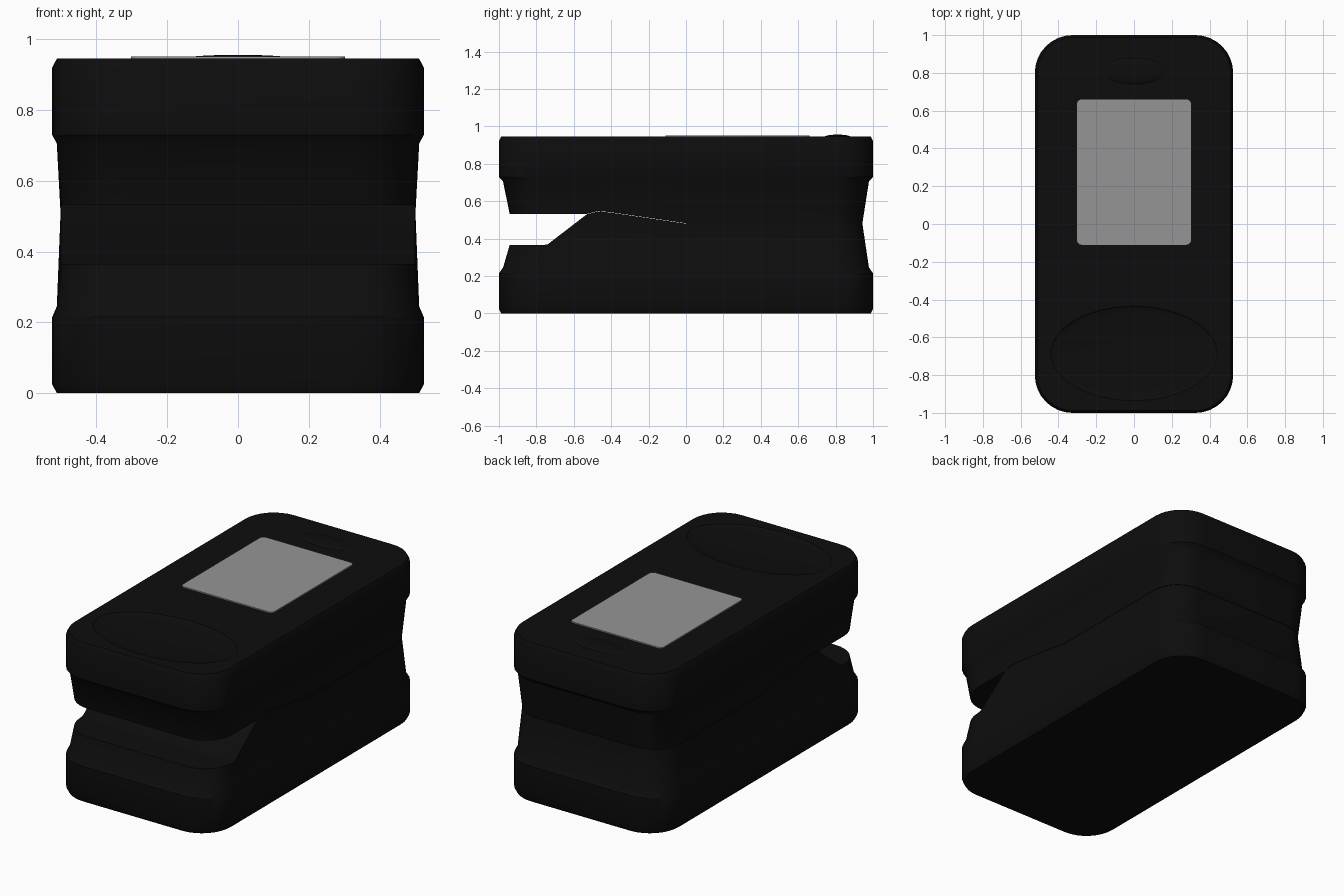
import bpy, bmesh, math

if "Cube" in bpy.data.objects:
    bpy.data.objects.remove(bpy.data.objects["Cube"])

HX, HY, R = 0.525, 1.0, 0.2
SIDE_Y = [-0.74, -0.53, -0.47, -0.41, 0.0, 0.4]


def material(name, c):
    m = bpy.data.materials.new(name)
    m.diffuse_color = (c, c, c, 1)
    m.use_nodes = True
    m.node_tree.nodes["Principled BSDF"].inputs["Base Color"].default_value = m.diffuse_color
    return m


BLACK = material("black plastic", 0.004)
SCREEN = material("screen grey", 0.3)


def interp(table, y):
    if y <= table[0][0]:
        return table[0][1]
    for (a, za), (b, zb) in zip(table, table[1:]):
        if y <= b:
            return za + (zb - za) * (y - a) / (b - a)
    return table[-1][1]


def half_outline(ix, iy, seg=8):
    """Right half of a rounded rectangle, front to back."""
    hx, hy = HX - ix, HY - iy
    r = R - min(ix, iy)
    arc = [math.pi / 2 * i / seg for i in range(seg + 1)]
    front = [(hx - r + r * math.sin(a), -hy + r - r * math.cos(a)) for a in arc]
    back = [(x, -y) for x, y in reversed(front)]
    return front + [(hx, y) for y in SIDE_Y] + back


def finish(name, bm, mat, angle=30):
    bmesh.ops.recalc_face_normals(bm, faces=bm.faces)
    me = bpy.data.meshes.new(name)
    bm.to_mesh(me)
    bm.free()
    ob = bpy.data.objects.new(name, me)
    bpy.context.collection.objects.link(ob)
    me.materials.append(mat)
    bpy.ops.object.select_all(action='DESELECT')
    ob.select_set(True)
    bpy.context.view_layer.objects.active = ob
    bpy.ops.object.shade_smooth_by_angle(angle=math.radians(angle))
    return ob


def shell(name, rings):
    """Loft outlines (height or height profile, x inset, y inset), capped across."""
    bm = bmesh.new()
    loops = []
    for z, ix, iy in rings:
        height = (lambda y: interp(z, y)) if isinstance(z, list) else (lambda y: z)
        pts = half_outline(ix, iy)
        right = [bm.verts.new((x, y, height(y))) for x, y in pts]
        left = [bm.verts.new((-x, y, height(y))) for x, y in pts]
        loops.append(right + left[::-1])
    n = len(loops[0])
    for a, b in zip(loops, loops[1:]):
        for i in range(n):
            j = (i + 1) % n
            bm.faces.new((a[i], a[j], b[j], b[i]))
    for i, lp in enumerate((loops[0], loops[-1])):
        if isinstance(rings[-i][0], list):
            for k in range(n // 2 - 1):
                bm.faces.new((lp[k], lp[k + 1], lp[n - 2 - k], lp[n - 1 - k]))
        else:
            bm.faces.new(lp)
    return finish(name, bm, BLACK)


# Lower and upper shells meeting on a stepped seam with a finger opening in front
SEAM = [(-0.53, 0.53), (-0.47, 0.545), (-0.41, 0.54), (0.0, 0.48)]
shell("lower_shell", [
    (0.0, 0.013, 0.012), (0.025, 0, 0), (0.215, 0, 0), (0.245, 0.013, 0.022),
    ([(-0.745, 0.365)] + SEAM, 0.025, 0.057)])
upper = shell("upper_shell", [
    ([(y, z + 0.002) for y, z in SEAM], 0.025, 0.057),
    (0.705, 0.013, 0.022), (0.73, 0, 0), (0.92, 0, 0), (0.945, 0.013, 0.012)])


def ellipsoid(name, loc, scale):
    bm = bmesh.new()
    bmesh.ops.create_uvsphere(bm, u_segments=64, v_segments=32, radius=1)
    bmesh.ops.scale(bm, vec=scale, verts=bm.verts)
    bmesh.ops.translate(bm, vec=loc, verts=bm.verts)
    return finish(name, bm, BLACK, 60)


# Shallow thumb dimple in the top
cutter = ellipsoid("dimple_cutter", (0, -0.685, 0.945), (0.44, 0.25, 0.02))
cutter.hide_render = True
cutter.hide_set(True)
mod = upper.modifiers.new("dimple", 'BOOLEAN')
mod.operation = 'DIFFERENCE'
mod.solver = 'EXACT'
mod.object = cutter

# Power button
ellipsoid("power_button", (0, 0.81, 0.943), (0.165, 0.07, 0.013))

# Display window with rounded corners
bm = bmesh.new()
r, corners = 0.025, []
for cx, cy, start in ((1, 1, 0), (-1, 1, 90), (-1, -1, 180), (1, -1, 270)):
    for i in range(6):
        a = math.radians(start + 18 * i)
        corners.append(bm.verts.new((cx * (0.302 - r) + r * math.cos(a),
                                     0.275 + cy * (0.385 - r) + r * math.sin(a), 0.94)))
face = bm.faces.new(corners)
ext = bmesh.ops.extrude_face_region(bm, geom=[face])
bmesh.ops.translate(bm, vec=(0, 0, 0.012),
                    verts=[v for v in ext["geom"] if isinstance(v, bmesh.types.BMVert)])
finish("display", bm, SCREEN)
